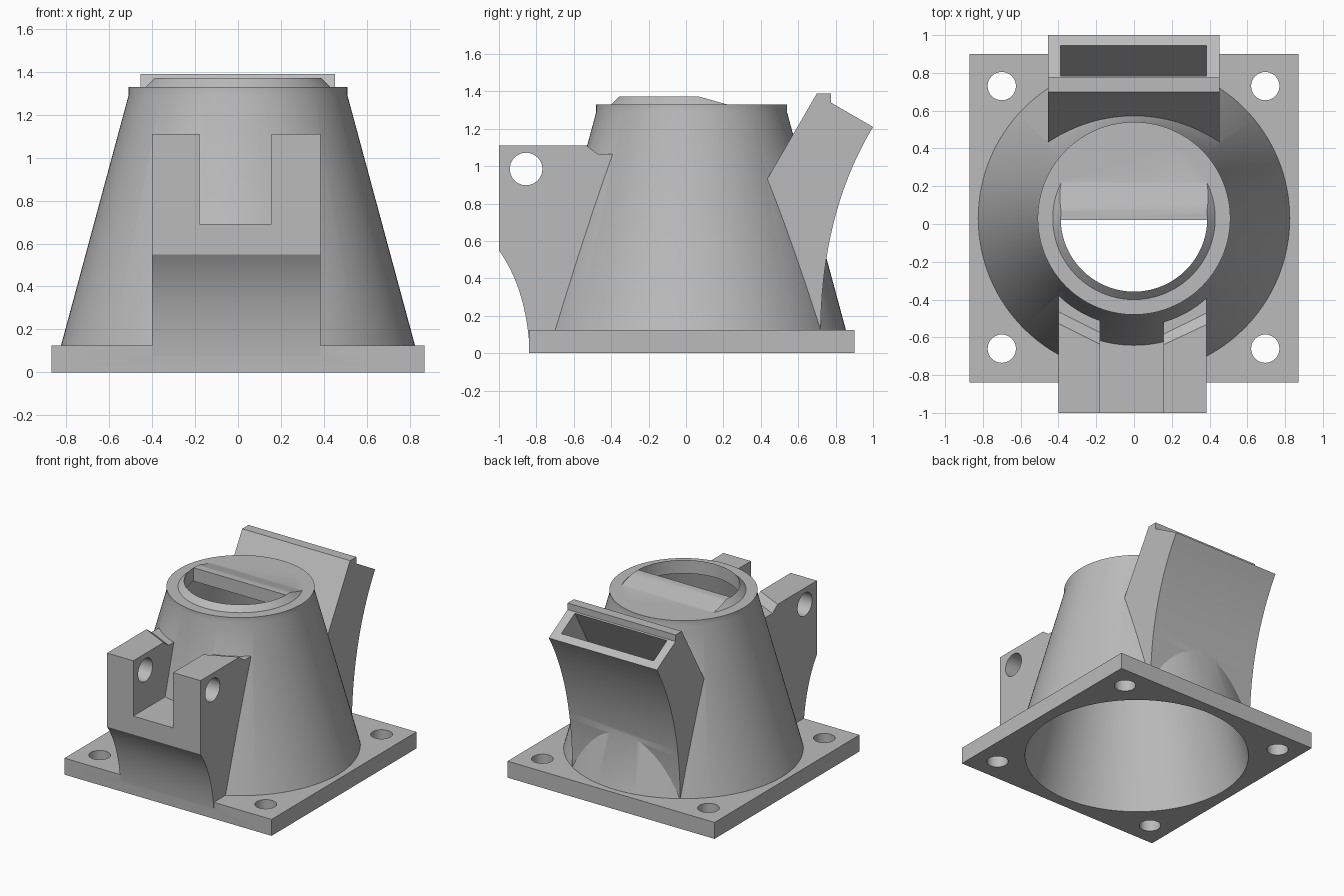
import bpy, bmesh, math
from mathutils import Vector

if "Cube" in bpy.data.objects:
    bpy.data.objects.remove(bpy.data.objects["Cube"], do_unlink=True)

CY = 0.03  # y of the cone axis

grey = bpy.data.materials.new("plain grey")
grey.use_nodes = True
grey.diffuse_color = (0.5, 0.5, 0.5, 1)
grey.node_tree.nodes["Principled BSDF"].inputs["Base Color"].default_value = (0.5, 0.5, 0.5, 1)


def finish(name, bm):
    bmesh.ops.recalc_face_normals(bm, faces=bm.faces)
    me = bpy.data.meshes.new(name)
    bm.to_mesh(me)
    bm.free()
    me.materials.append(grey)
    ob = bpy.data.objects.new(name, me)
    bpy.context.collection.objects.link(ob)
    return ob


def loft(name, lower, upper):
    """Solid between two matching loops of 3D points."""
    bm = bmesh.new()
    a = [bm.verts.new(p) for p in lower]
    b = [bm.verts.new(p) for p in upper]
    bm.faces.new(a)
    bm.faces.new(b)
    n = len(a)
    for i in range(n):
        j = (i + 1) % n
        bm.faces.new((a[i], a[j], b[j], b[i]))
    return finish(name, bm)


def side_prism(name, outline, x0, x1):
    """Outline of (y, z) points extruded along x."""
    return loft(name, [(x0, y, z) for y, z in outline], [(x1, y, z) for y, z in outline])


def box(name, x0, x1, y0, y1, z0, z1):
    return side_prism(name, [(y0, z0), (y1, z0), (y1, z1), (y0, z1)], x0, x1)


def lathe(name, profile, x=0, y=CY, n=128):
    """Closed solid turned about a vertical axis from (radius, z) points."""
    bm = bmesh.new()
    rings = [[bm.verts.new((x + r * math.cos(k * math.tau / n), y + r * math.sin(k * math.tau / n), z))
              for k in range(n)] for r, z in profile]
    bm.faces.new(rings[0])
    bm.faces.new(rings[-1])
    for a, b in zip(rings, rings[1:]):
        for i in range(n):
            j = (i + 1) % n
            bm.faces.new((a[i], a[j], b[j], b[i]))
    return finish(name, bm)


def combine(ob, other, operation):
    """Apply a boolean and drop the second solid."""
    mod = ob.modifiers.new(operation, 'BOOLEAN')
    mod.operation = operation
    mod.solver = 'EXACT'
    mod.object = other
    with bpy.context.temp_override(object=ob, active_object=ob):
        bpy.ops.object.modifier_apply(modifier=mod.name)
    bpy.data.objects.remove(other, do_unlink=True)


def cut(ob, other):
    combine(ob, other, 'DIFFERENCE')


def bezier(p0, p1, p2, n=16):
    p0, p1, p2 = Vector(p0), Vector(p1), Vector(p2)
    return [tuple(p0 * (1 - t) ** 2 + p1 * 2 * t * (1 - t) + p2 * t * t)
            for t in (i / n for i in range(n + 1))]


# conical shell with a short straight collar
body = lathe("tapered_housing", [(0.845, 0.05), (0.51, 1.29), (0.51, 1.33)])

# square mounting flange
combine(body, box("flange", -0.87, 0.87, -0.84, 0.90, 0, 0.125), 'UNION')

# front hinge bracket with curved underside
front = bezier((-1, 0.55), (-0.85, 0.34), (-0.835, 0))
bracket = side_prism("hinge_bracket", [(-0.2, 1.11), (-1, 1.11)] + front + [(-0.45, 0)], -0.40, 0.385)
cut(bracket, box("bracket_slot", -0.18, 0.155, -1.1, -0.15, 0.69, 1.2))
# bevelled relief where the bracket meets the cone
low = [(-0.5, -0.415), (-0.05, -0.64), (0.04, -0.64), (0.5, -0.415), (0.5, 0), (-0.5, 0)]
top = [(-0.5, -0.48), (-0.18, -0.64), (0.16, -0.64), (0.5, -0.48), (0.5, 0), (-0.5, 0)]
cut(bracket, loft("bracket_relief", [(x, y, 1.065) for x, y in low], [(x, y, 1.112) for x, y in top]))
# hinge pin hole
pin = [(-0.855 + 0.087 * math.cos(k * math.tau / 48), 0.985 + 0.087 * math.sin(k * math.tau / 48))
       for k in range(48)]
cut(bracket, side_prism("pin_hole", pin, -0.6, 0.6))
combine(body, bracket, 'UNION')

# rear air duct
back = bezier((1.0, 1.21), (0.71, 0.73), (0.72, 0.05), 20)
duct = side_prism("air_duct", [(0.5, 0.05), (0.3, 0.70), (0.70, 1.39), (0.775, 1.39), (0.775, 1.34)] + back,
                  -0.455, 0.452)
combine(body, duct, 'UNION')

# raised lip over the outlet, ramped down to the rear
lip = lathe("outlet_lip", [(0.44, 1.32), (0.43, 1.33), (0.388, 1.372)])
cut(lip, side_prism("lip_ramp", [(0.22, 1.33), (0.06, 1.375), (0.06, 1.5), (0.7, 1.5), (0.7, 1.33)], -0.6, 0.6))
combine(body, lip, 'UNION')

# hollow interior
cut(body, lathe("interior", [(0.788, -0.02), (0.46, 1.27)]))

# half-round outlet
outlet = lathe("outlet", [(0.388, 1.2), (0.388, 1.5)])
cut(outlet, box("outlet_half", -0.6, 0.6, 0.02, 0.7, 1.1, 1.6))
cut(body, outlet)

# slanted duct passage opening into the interior
cut(body, side_prism("duct_passage", [(0.785, 1.335), (0.835, 1.42), (0.995, 1.325), (0.945, 1.24),
                                      (0.56, 0.57), (0.40, 0.66)], -0.39, 0.385))

# flange screw holes
for x in (-0.70, 0.695):
    for y in (-0.66, 0.73):
        cut(body, lathe("screw_hole", [(0.075, -0.1), (0.075, 0.3)], x, y, 32))

bpy.ops.object.select_all(action='DESELECT')
body.select_set(True)
bpy.context.view_layer.objects.active = body
bpy.ops.object.shade_smooth_by_angle(angle=math.radians(25))
